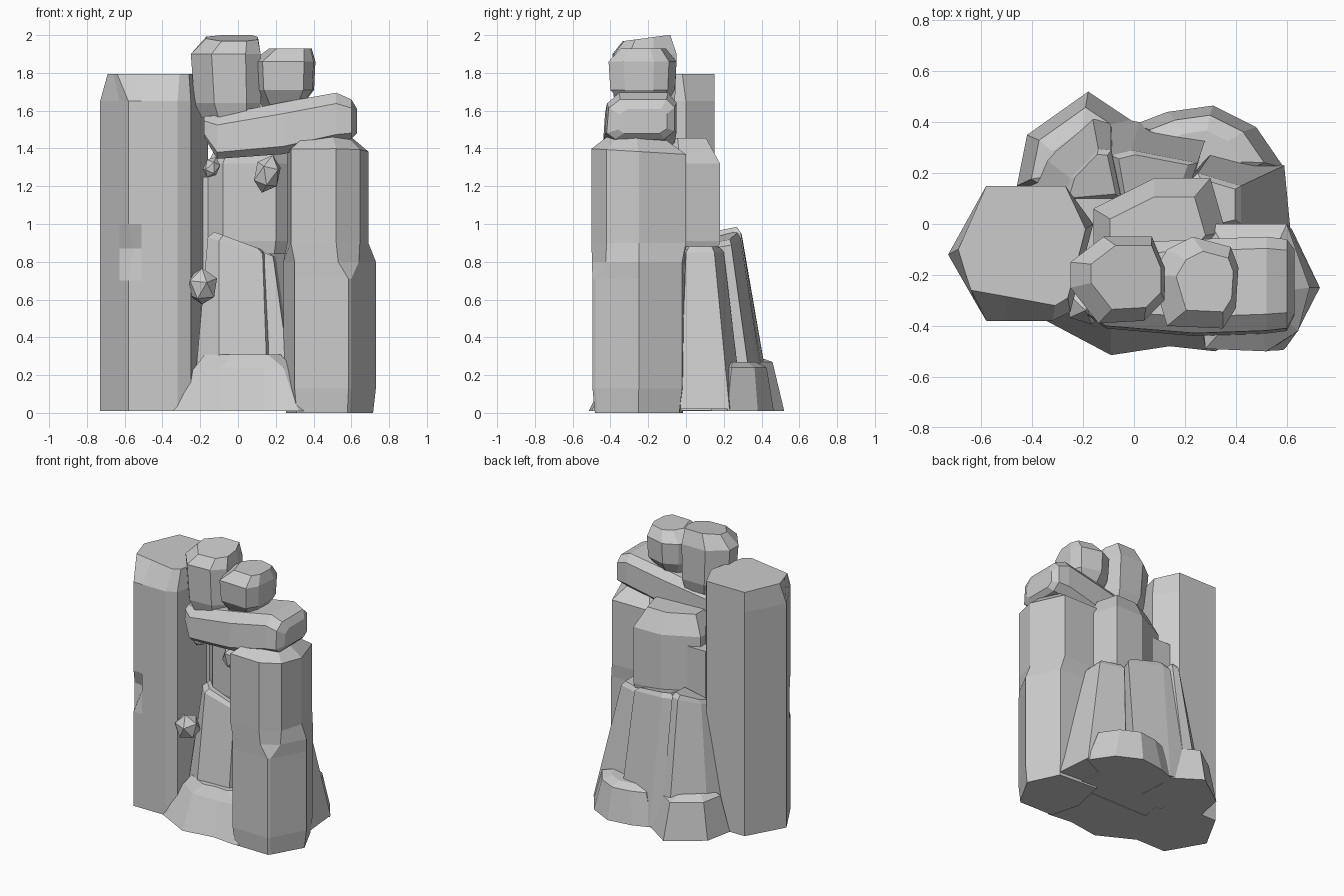
import bpy, bmesh, math
from mathutils import Vector


def loft(name, rings):
    """Flat-faced solid skinned through rings of equal point count."""
    bm = bmesh.new()
    vs = [[bm.verts.new(p) for p in r] for r in rings]
    n = len(vs[0])
    for a, b in zip(vs, vs[1:]):
        for i in range(n):
            j = (i + 1) % n
            bm.faces.new((a[i], a[j], b[j], b[i]))
    bm.faces.new(vs[0][::-1])
    bm.faces.new(vs[-1])
    bmesh.ops.recalc_face_normals(bm, faces=bm.faces)
    me = bpy.data.meshes.new(name)
    bm.to_mesh(me)
    bm.free()
    ob = bpy.data.objects.new(name, me)
    bpy.context.collection.objects.link(ob)
    return ob


def ring(poly, z, s=1, dx=0, dy=0, tx=0, ty=0, move={}):
    """Outline at height z: scaled, shifted, tilted, with single corners moved."""
    cx = sum(p[0] for p in poly) / len(poly)
    cy = sum(p[1] for p in poly) / len(poly)
    out = []
    for i, p in enumerate(poly):
        x, y = move.get(i, p)
        out.append((cx + (x - cx) * s + dx, cy + (y - cy) * s + dy,
                    z + tx * (x - cx) + ty * (y - cy)))
    return out


# tall left pillar with a small chip in its front corner
L = [(-.73, -.12), (-.627, -.3), (-.58, -.38), (-.51, -.38), (-.32, -.38), (-.25, -.345),
     (-.16, 0), (-.27, .15), (-.58, .15)]
loft("left_pillar", [
    ring(L, .01), ring(L, .70), ring(L, .87, move={2: (-.555, -.31)}), ring(L, 1.0), ring(L, 1.65),
    ring(L, 1.795, move={0: (-.69, -.10), 1: (-.66, -.2), 2: (-.64, -.26), 3: (-.5, -.285),
                         4: (-.31, -.32), 5: (-.26, -.29), 6: (-.19, -.02)})])

# right pillar, its front corner sliced off above the middle
R = [(.24, -.27), (.30, -.49), (.585, -.495), (.60, -.48), (.73, -.25), (.62, -.02), (.30, 0)]
U = [(.26, -.27), (.28, -.49), (.52, -.50), (.645, -.42), (.69, -.25), (.60, 0), (.30, 0)]
loft("right_pillar", [
    ring(R, 0, .94), ring(R, .13), ring(R, .71),
    ring(R, .80, move={2: (.53, -.498), 3: (.64, -.425)}), ring(U, .90), ring(U, 1.385, ty=-.06),
    ring(U, 1.455, .62, ty=-.04)])

# recessed upper column between the pillars
C = [(-.16, -.10), (-.08, -.18), (.20, -.19), (.36, -.03), (.30, .18), (.08, .18), (-.16, .06)]
loft("upper_column", [ring(C, .84, .93), ring(C, .91), ring(C, 1.32), ring(C, 1.455, .72, dy=-.02)])

# tapered core that closes the middle and the underside
K = [(-.38, -.12), (-.2, -.3), (.3, -.3), (.45, -.1), (.4, .2), (0, .33), (-.3, .2)]
loft("core", [ring(K, .012), ring(K, .85, .5)])
loft("pillar_filler", [[(-.25, -.1, z), (-.1, -.1, z), (-.05, .1, z), (-.23, .1, z)] for z in (.02, 1.25)])

# tapered lower columns: (base outline, top outline, top height, x tilt, y tilt)
columns = {
    "front_lower_column": (
        [(-.24, -.28), (-.10, -.37), (.16, -.36), (.20, -.24), (.20, 0), (-.24, 0)],
        [(-.16, -.18), (-.10, -.24), (.13, -.23), (.16, -.17), (.15, 0), (-.16, 0)], .90, -.3, 0),
    "front_sliver_column": (
        [(.14, -.33), (.30, -.34), (.32, -.1), (.14, -.1)],
        [(.12, -.22), (.19, -.21), (.21, -.1), (.12, -.1)], .83, -.3, 0),
    "right_back_column": (
        [(.38, -.05), (.615, -.03), (.59, .23), (.32, .30), (.20, .10)],
        [(.30, -.03), (.42, 0), (.42, .15), (.25, .20), (.15, .10)], .87, 0, 0),
    "middle_back_column": (
        [(-.12, .43), (.02, .40), (.29, .36), (.22, .1), (-.08, .1)],
        [(-.09, .27), (-.01, .29), (.25, .24), (.2, .1), (-.06, .1)], .92, -.1, .2),
    "left_back_column": (
        [(-.46, .08), (-.38, .28), (-.17, .455), (-.09, .43), (-.05, .1)],
        [(-.28, .08), (-.25, .18), (-.14, .295), (-.09, .29), (-.05, .1)], .94, .2, .2),
}
for name, (base, top, h, tx, ty) in columns.items():
    loft(name, [ring(base, .02), ring(top, h - .02, tx=tx, ty=ty),
                ring(top, h + .01, .8, tx=tx, ty=ty)])

# low rocks around the foot
F = [(-.42, -.34), (-.09, -.515), (.14, -.48), (.32, -.50), (.47, -.40), (.40, -.10), (-.40, -.10)]
loft("front_foot_rock", [
    ring(F, .01),
    ring(F, .24, move={0: (-.23, -.30), 1: (-.09, -.40), 2: (.14, -.40), 3: (.24, -.38),
                       4: (.29, -.33), 5: (.28, -.1), 6: (-.23, -.1)}),
    ring(F, .31, .45, dx=-.02, dy=.06)])
BR = [(0, .39), (.13, .44), (.31, .465), (.48, .38), (.59, .22), (.30, .08), (.02, .18)]
BL = [(-.46, .15), (-.42, .35), (-.18, .52), (.0, .40), (.02, .10), (-.30, .05)]
for name, poly, h in (("right_back_foot_rock", BR, .24), ("left_back_foot_rock", BL, .27)):
    loft(name, [ring(poly, .01), ring(poly, h, .76), ring(poly, h + .03, .5, dy=-.02)])

# lintel slab lying across the pillars, sectioned along x: (x, z low, z high, y front, y back)
sections = [(-.18, 1.46, 1.57, -.36, -.14), (-.11, 1.345, 1.575, -.41, -.08),
            (.24, 1.37, 1.645, -.44, -.06), (.52, 1.435, 1.695, -.43, -.05),
            (.60, 1.45, 1.66, -.42, -.06), (.63, 1.48, 1.61, -.36, -.10)]
slab = []
for x, z0, z1, y0, y1 in sections:
    dz, dy = z1 - z0, y1 - y0
    slab.append([(x, y0 + dy * u, z0 + dz * v) for u, v in
                 ((.12, 0), (.85, 0), (1, .2), (1, .8), (.88, 1), (.2, 1), (.03, .78), (0, .15))])
loft("lintel_slab", slab)

# two boulders balanced on top
A = [(-.25, -.25), (-.25, -.15), (-.12, -.05), (.07, -.05), (.12, -.17), (.12, -.30), (.04, -.38), (-.14, -.39)]
loft("left_boulder", [ring(A, 1.56, .8, dx=.02), ring(A, 1.64, .95, dx=.01), ring(A, 1.90),
                      ring(A, 1.985, .74, dx=.03, dy=.01, ty=.1)])
B = [(.07, -.20), (.13, -.10), (.23, -.05), (.38, -.09), (.41, -.17), (.40, -.33), (.35, -.41), (.13, -.40)]
loft("right_boulder", [ring(B, 1.645, .7, tx=.12), ring(B, 1.71, .95), ring(B, 1.86),
                       ring(B, 1.93, .66, dx=.03)])

# small stones wedged in the gap
stones = [(-.19, -.31, .67, .088, .10), (.155, -.28, 1.265, .075, .105), (-.14, -.24, 1.30, .045, .06)]
for i, (x, y, z, r, h) in enumerate(stones):
    bpy.ops.mesh.primitive_ico_sphere_add(subdivisions=1, radius=1, location=(x, y, z),
                                          rotation=(.3, .15 * i, .5 * i))
    ob = bpy.context.object
    ob.name = f"small_stone_{i + 1}"
    ob.scale = (r, r, h)
